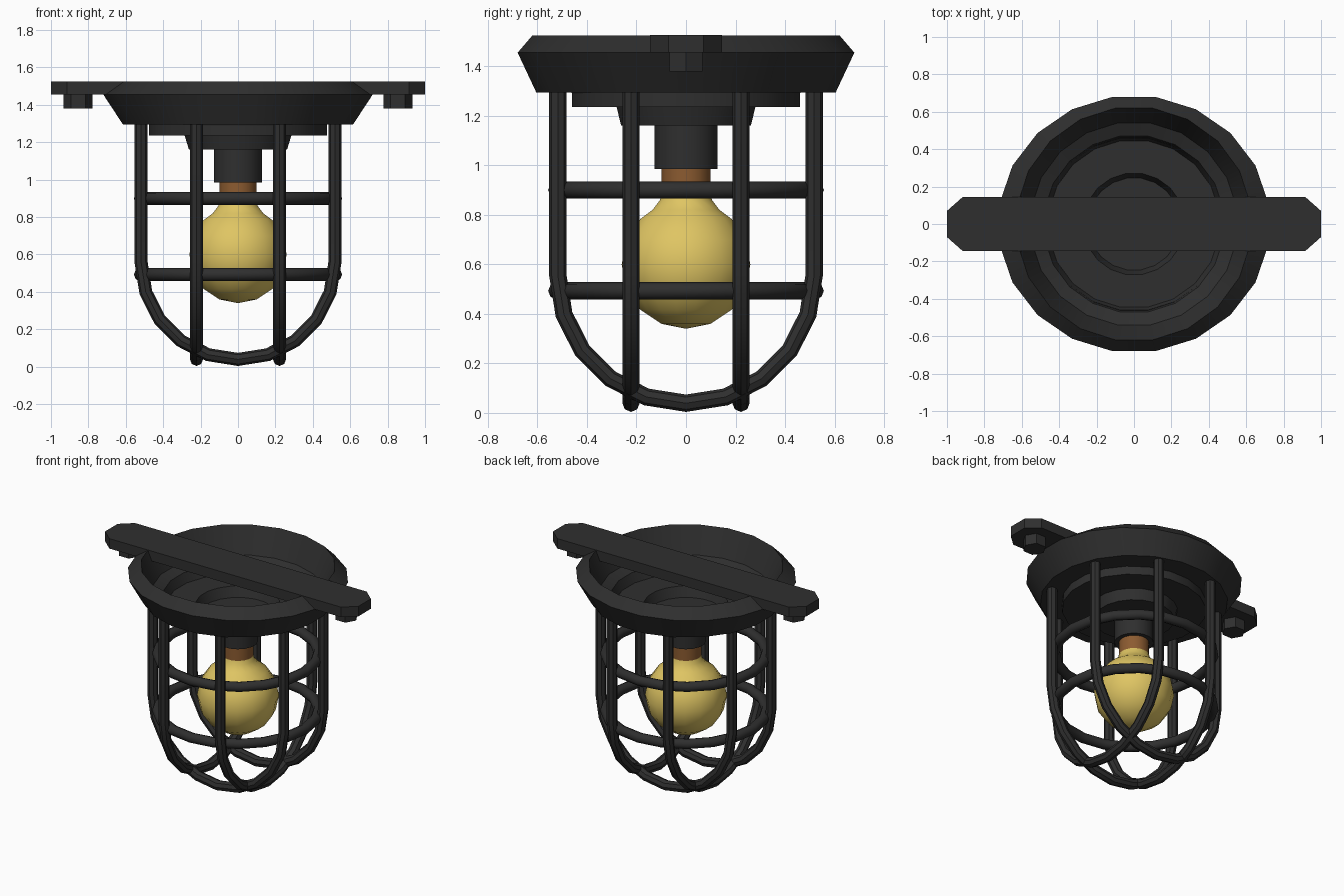
import bpy, bmesh, math

if "Cube" in bpy.data.objects:
    bpy.data.objects.remove(bpy.data.objects["Cube"])


def material(name, rgb):
    m = bpy.data.materials.new(name)
    m.diffuse_color = (*rgb, 1)
    m.use_nodes = True
    m.node_tree.nodes["Principled BSDF"].inputs["Base Color"].default_value = m.diffuse_color
    return m


BLACK = material("black_iron", (0.028, 0.028, 0.028))
BRASS = material("copper_brass", (0.26, 0.105, 0.03))
YELLOW = material("warm_yellow_glass", (0.74, 0.56, 0.125))


def finish(name, bm, mat, smooth=None):
    bmesh.ops.remove_doubles(bm, verts=bm.verts, dist=1e-5)
    bmesh.ops.recalc_face_normals(bm, faces=bm.faces)
    me = bpy.data.meshes.new(name)
    bm.to_mesh(me)
    bm.free()
    me.materials.append(mat)
    ob = bpy.data.objects.new(name, me)
    bpy.context.collection.objects.link(ob)
    if smooth:
        shade(ob, smooth)
    return ob


def shade(ob, angle):
    bpy.ops.object.select_all(action='DESELECT')
    ob.select_set(True)
    bpy.context.view_layer.objects.active = ob
    bpy.ops.object.shade_smooth_by_angle(angle=math.radians(angle))


def lathe(name, profile, sides, mat, smooth=30):
    """Spin (rx, z[, ry]) points round z; flats face the main axes."""
    bm = bmesh.new()
    k = 1 / math.cos(math.pi / sides)
    rings = []
    for p in profile:
        rx, z, ry = p if len(p) == 3 else (p[0], p[1], p[0])
        ring = []
        for i in range(sides):
            a = 2 * math.pi * (i + 0.5) / sides
            ring.append(bm.verts.new((rx * k * math.cos(a), ry * k * math.sin(a), z)))
        rings.append(ring)
    for r0, r1 in zip(rings, rings[1:]):
        for i in range(sides):
            j = (i + 1) % sides
            bm.faces.new((r0[i], r0[j], r1[j], r1[i]))
    bmesh.ops.dissolve_degenerate(bm, dist=1e-5, edges=bm.edges)
    return finish(name, bm, mat, smooth)


def prism(name, outline, z0, z1, mat):
    bm = bmesh.new()
    f = bm.faces.new([bm.verts.new((x, y, z0)) for x, y in outline])
    top = bmesh.ops.extrude_face_region(bm, geom=[f])
    for v in top["geom"]:
        if isinstance(v, bmesh.types.BMVert):
            v.co.z = z1
    return finish(name, bm, mat)


def rod(name, points, radius):
    cu = bpy.data.curves.new(name, 'CURVE')
    cu.dimensions = '3D'
    cu.bevel_depth = radius
    cu.bevel_resolution = 2
    cu.use_fill_caps = True
    sp = cu.splines.new('POLY')
    sp.points.add(len(points) - 1)
    for p, co in zip(sp.points, points):
        p.co = (*co, 1)
    cu.materials.append(BLACK)
    ob = bpy.data.objects.new(name, cu)
    bpy.context.collection.objects.link(ob)
    bpy.ops.object.select_all(action='DESELECT')
    ob.select_set(True)
    bpy.context.view_layer.objects.active = ob
    bpy.ops.object.convert(target='MESH')
    shade(bpy.context.object, 40)


# Hollow stepped dish: outside going down, then inside coming back up
lathe("dish", [
    (0.625, 1.525, 0.62), (0.72, 1.455, 0.68), (0.615, 1.295, 0.605),
    (0.475, 1.295, 0.46), (0.475, 1.235, 0.46), (0.285, 1.235, 0.28),
    (0.262, 1.16), (0, 1.16),
    (0, 1.18), (0.245, 1.18), (0.27, 1.25), (0.455, 1.25, 0.445),
    (0.48, 1.315, 0.47), (0.55, 1.345, 0.54), (0.625, 1.525, 0.62)], 20, BLACK)

# Mounting bar with chamfered ends, and a hex bolt under each end
bar = [(1, 0.07), (0.915, 0.145), (-0.915, 0.145), (-1, 0.07),
       (-1, -0.07), (-0.915, -0.145), (0.915, -0.145), (1, -0.07)]
prism("mounting_bar", bar, 1.455, 1.526, BLACK)
for side, s in (("left", -1), ("right", 1)):
    hexagon = [(s * 0.855 + 0.078 * math.cos(i * math.pi / 3),
                0.078 * math.sin(i * math.pi / 3)) for i in range(6)]
    prism(side + "_bolt", hexagon, 1.38, 1.46, BLACK)

# Lamp holder, metal cap and bulb
lathe("socket", [(0, 1.17), (0.127, 1.17), (0.127, 0.985), (0, 0.985)], 16, BLACK)
lathe("bulb_cap", [(0, 0.99), (0.098, 0.99), (0.098, 0.88), (0, 0.88)], 16, BRASS)
bulb = [(0, 0.9), (0.095, 0.9), (0.105, 0.86), (0.135, 0.82)]
bulb += [(0.26 * math.sin(math.radians(a)), 0.6 + 0.26 * math.cos(math.radians(a)))
         for a in (45, 67.5, 90, 112.5, 135, 157.5, 180)]
lathe("bulb", bulb, 16, YELLOW, 50)

# Cage: two pairs of parallel U-shaped rods crossing at the bottom
R, OFF, TOP, MID, T = 0.518, 0.222, 1.31, 0.557, 0.035
u = [(-R, TOP)]
u += [(-R * math.cos(i * math.pi / 10), MID - R * math.sin(i * math.pi / 10))
      for i in range(11)]
u += [(R, TOP)]
for s in (-1, 1):
    rod("cage_rod_across", [(a, s * OFF, z) for a, z in u], T)
    rod("cage_rod_along", [(s * OFF, a, z) for a, z in u], T)

# Cage hoops
for name, z in (("upper_hoop", 0.9), ("lower_hoop", 0.493)):
    bpy.ops.mesh.primitive_torus_add(major_radius=0.522, minor_radius=T,
                                     major_segments=20, minor_segments=8,
                                     location=(0, 0, z))
    hoop = bpy.context.object
    hoop.name = name
    hoop.data.materials.append(BLACK)
    shade(hoop, 50)
